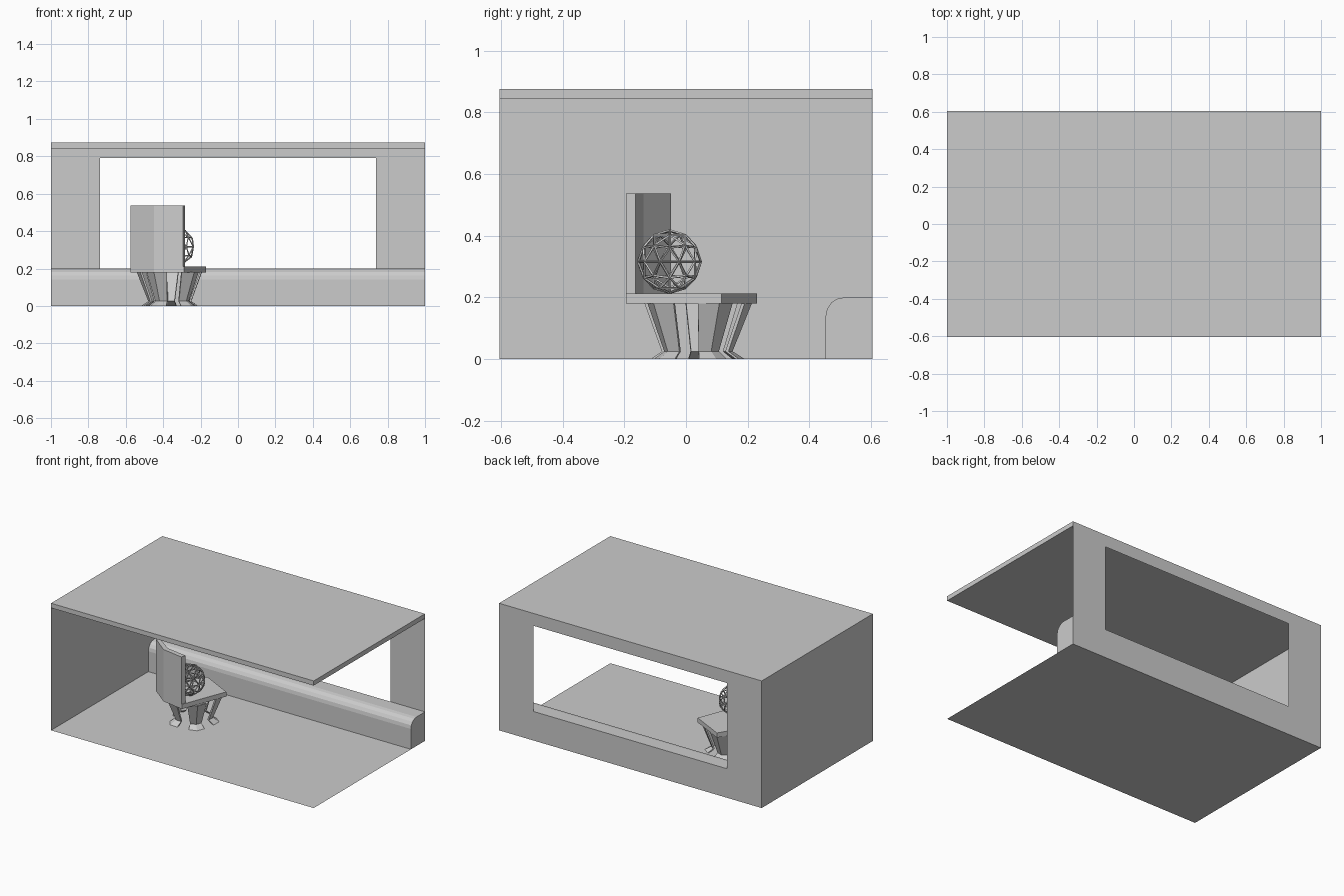
import bpy, bmesh, math
from mathutils import Vector

if "Cube" in bpy.data.objects:
    bpy.data.objects.remove(bpy.data.objects["Cube"])

W, D, H = 1.0, 0.605, 0.875   # half width, half depth, height


def make(name, verts, faces):
    me = bpy.data.meshes.new(name)
    me.from_pydata(verts, [], faces)
    bm = bmesh.new()
    bm.from_mesh(me)
    bmesh.ops.recalc_face_normals(bm, faces=bm.faces)
    bm.to_mesh(me)
    bm.free()
    ob = bpy.data.objects.new(name, me)
    bpy.context.collection.objects.link(ob)
    return ob


def loft(name, rings):
    """Closed solid through a list of rings with equal point counts."""
    n = len(rings[0])
    verts = [p for r in rings for p in r]
    faces = [(k * n + i, k * n + (i + 1) % n, (k + 1) * n + (i + 1) % n, (k + 1) * n + i)
             for k in range(len(rings) - 1) for i in range(n)]
    faces += [tuple(range(n)), tuple(range(len(verts) - n, len(verts)))]
    return make(name, verts, faces)


def prism(name, outline, z0, z1):
    return loft(name, [[(x, y, z) for x, y in outline] for z in (z0, z1)])


# Room shell: thin floor and left wall, slab roof, right and front left open
make("floor", [(-W, -D, 0), (W, -D, 0), (W, D, 0), (-W, D, 0)], [(0, 1, 2, 3)])
make("left_wall", [(-W, -D, 0), (-W, D, 0), (-W, D, .85), (-W, -D, .85)], [(0, 1, 2, 3)])
prism("roof", [(-W, -D), (W, -D), (W, D), (-W, D)], .843, H)

# Back wall as a frame around the window
outer = [(-W, D, 0), (W, D, 0), (W, D, .85), (-W, D, .85)]
inner = [(-.737, D, .197), (.737, D, .197), (.737, D, .79), (-.737, D, .79)]
make("back_wall", outer + inner, [(i, (i + 1) % 4, (i + 1) % 4 + 4, i + 4) for i in range(4)])

# Bench along the back wall with a rounded front edge
r = .06
profile = [(D, 0), (.453, 0)]
profile += [(.453 + r - r * math.cos(a), .2 - r + r * math.sin(a))
            for a in (math.radians(22.5 * i) for i in range(5))]
profile.append((D, .2))
loft("bench", [[(x, y, z) for y, z in profile] for x in (-W, W)])

# Chair seat: five-sided slab
prism("chair_seat", [(-.17, .115), (-.396, .23), (-.575, -.058), (-.45, -.168), (-.29, -.195)], .18, .212)

# Chair back: two panels folded along the rear corner
prism("chair_back", [(-.575, -.07), (-.45, -.168), (-.295, -.195),
                     (-.284, -.163), (-.438, -.138), (-.562, -.048)], .18, .537)

# Five folded legs with flared feet
centre = Vector((-.36, .03, 0))
for k in range(5):
    a = math.radians(25 + 72 * k)
    u, t = Vector((math.cos(a), math.sin(a), 0)), Vector((-math.sin(a), math.cos(a), 0))
    rings = []
    for z, rad, w in ((0, .162, .05), (.025, .122, .036), (.181, .185, .062)):
        section = [(rad, 0), (rad - w * .5, w), (rad - w * .5 - .01, w - .004),
                   (rad - .014, 0), (rad - w * .5 - .01, .004 - w), (rad - w * .5, -w)]
        rings.append([centre + u * p + t * q + Vector((0, 0, z)) for p, q in section])
    loft(f"chair_leg_{k + 1}", rings)

# Wire ball resting on the seat
bpy.ops.mesh.primitive_ico_sphere_add(subdivisions=2, radius=.101, location=(-.335, -.053, .316))
ball = bpy.context.object
ball.name = "wire_ball"
wire = ball.modifiers.new("wire", "WIREFRAME")
wire.thickness = .008
wire.offset = 0
